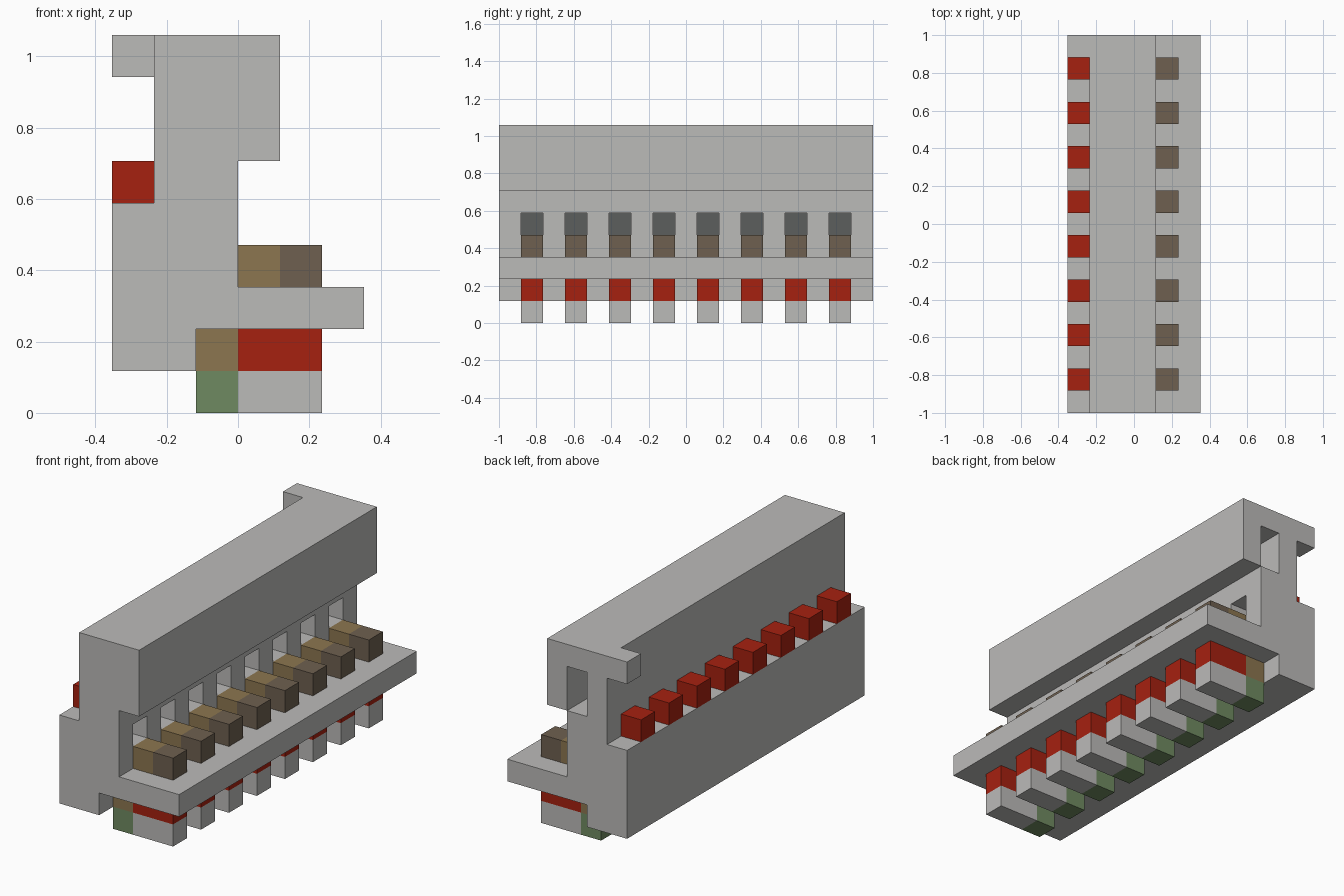
import bpy
import bmesh

if "Cube" in bpy.data.objects:
    bpy.data.objects.remove(bpy.data.objects["Cube"], do_unlink=True)

U = 2 / 17                                  # one grid block
ROWS = [-7 + 2 * i for i in range(8)]       # block centres of the pins along y


def material(name, rgb):
    m = bpy.data.materials.new(name)
    m.use_nodes = True
    m.diffuse_color = (*rgb, 1)
    node = next(n for n in m.node_tree.nodes if n.type == 'BSDF_PRINCIPLED')
    node.inputs["Base Color"].default_value = (*rgb, 1)
    return m


light_grey = material("light grey", (0.50, 0.495, 0.485))
dark_grey = material("dark grey", (0.107, 0.112, 0.11))
red = material("red", (0.38, 0.015, 0.005))
tan = material("tan", (0.262, 0.181, 0.08))
brown = material("brown", (0.156, 0.117, 0.08))
green = material("green", (0.159, 0.254, 0.119))


def finish(bm, name, mat):
    bmesh.ops.recalc_face_normals(bm, faces=bm.faces)
    mesh = bpy.data.meshes.new(name)
    bm.to_mesh(mesh)
    bm.free()
    mesh.materials.append(mat)
    ob = bpy.data.objects.new(name, mesh)
    bpy.context.collection.objects.link(ob)
    return ob


def add_box(bm, xs, ys, zs):
    """Add a box given by its ranges in blocks."""
    ranges = (xs, ys, zs)
    for v in bmesh.ops.create_cube(bm, size=1)["verts"]:
        v.co = [(lo if c < 0 else hi) * U for c, (lo, hi) in zip(v.co, ranges)]


def box_row(name, mat, xs, zs):
    """Eight equal boxes, evenly spaced along the length."""
    bm = bmesh.new()
    for y in ROWS:
        add_box(bm, xs, (y - 0.5, y + 0.5), zs)
    return finish(bm, name, mat)


# Housing: one stepped profile swept along the length
profile = [(-3, 1), (-1, 1), (-1, 2), (3, 2), (3, 3), (0, 3), (0, 6),
           (1, 6), (1, 9), (-2, 9), (-2, 5), (-3, 5)]
bm = bmesh.new()
face = bm.faces.new([bm.verts.new((x * U, -1, z * U)) for x, z in profile])
swept = bmesh.ops.extrude_face_region(bm, geom=[face])["geom"]
bmesh.ops.translate(bm, vec=(0, 2, 0),
                    verts=[g for g in swept if isinstance(g, bmesh.types.BMVert)])
housing = finish(bm, "housing", light_grey)

# Cut the windows above the contacts and the socket in the back end
bm = bmesh.new()
for y in ROWS:
    add_box(bm, (-1, 0.5), (y - 0.5, y + 0.5), (4, 5))
add_box(bm, (-1, 0), (6.5, 9), (6, 8))
cutter = finish(bm, "cutter", light_grey)
cutter.hide_render = True
cut = housing.modifiers.new("openings", 'BOOLEAN')
cut.operation = 'DIFFERENCE'
cut.solver = 'EXACT'
cut.object = cutter
bpy.context.view_layer.objects.active = housing
bpy.ops.object.modifier_apply(modifier=cut.name)
bpy.data.objects.remove(cutter, do_unlink=True)

# Hook on the back end
bm = bmesh.new()
add_box(bm, (-3, -2), (7.5, 8.5), (8, 9))
finish(bm, "end_hook", light_grey)

# Rows of small parts
box_row("window_backs", dark_grey, (-1, -0.95), (4, 5))
box_row("buttons", red, (-3, -2), (5, 6))
box_row("contact_roots", tan, (0, 1), (3, 4))
box_row("contact_tips", brown, (1, 2), (3, 4))
box_row("foot_roots", tan, (-1, 0), (1, 2))
box_row("foot_bands", red, (0, 2), (1, 2))
box_row("foot_heels", green, (-1, 0), (0, 1))
box_row("foot_toes", light_grey, (0, 2), (0, 1))
